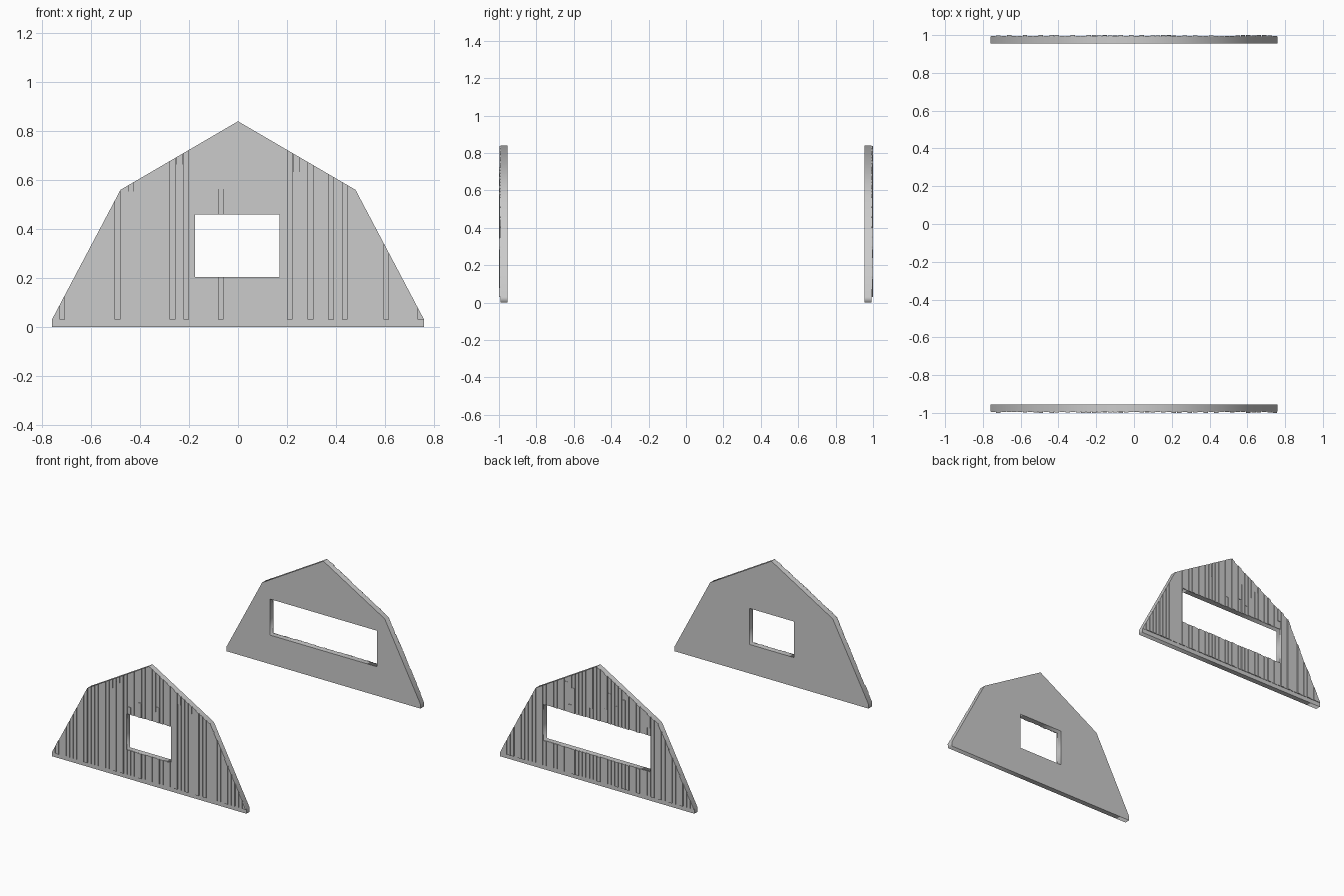
import bpy, bmesh, random

if "Cube" in bpy.data.objects:
    bpy.data.objects.remove(bpy.data.objects["Cube"])

random.seed(4)
HALF, KNEE, SILL = 0.76, 0.48, 0.03
KNEE_Z, PEAK_Z = 0.56, 0.84
WIN_LOW, WIN_HIGH = 0.205, 0.46
OUTLINE = [(-HALF, 0), (HALF, 0), (HALF, SILL), (KNEE, KNEE_Z), (0, PEAK_Z),
           (-KNEE, KNEE_Z), (-HALF, SILL)]


def roof(x):
    """Height of the gambrel edge above x."""
    x = abs(x)
    if x < KNEE:
        return PEAK_Z + (KNEE_Z - PEAK_Z) * x / KNEE
    return KNEE_Z + (SILL - KNEE_Z) * (x - KNEE) / (HALF - KNEE)


def gable_core(name, side, w0, w1):
    """Solid gable slab with a rectangular window opening."""
    curve = bpy.data.curves.new(name, 'CURVE')
    curve.dimensions = '2D'
    curve.fill_mode = 'BOTH'
    curve.extrude = 0.0185
    window = [(w0, WIN_LOW), (w0, WIN_HIGH), (w1, WIN_HIGH), (w1, WIN_LOW)]
    for loop in (OUTLINE, window):
        s = curve.splines.new('POLY')
        s.points.add(len(loop) - 1)
        for p, (x, z) in zip(s.points, loop):
            p.co = (x, z, 0, 1)
        s.use_cyclic_u = True
    ob = bpy.data.objects.new(name, curve)
    bpy.context.collection.objects.link(ob)
    ob.rotation_euler.x = 1.5707963
    ob.location.y = side * 0.9735
    bpy.ops.object.select_all(action='DESELECT')
    ob.select_set(True)
    bpy.context.view_layer.objects.active = ob
    bpy.ops.object.convert(target='MESH')


def prism(bm, pts, y0, y1):
    a = [bm.verts.new((x, y0, z)) for x, z in pts]
    b = [bm.verts.new((x, y1, z)) for x, z in pts]
    bm.faces.new(a)
    bm.faces.new(b[::-1])
    for i in range(len(pts)):
        j = (i + 1) % len(pts)
        bm.faces.new((a[j], a[i], b[i], b[j]))


def cladding(name, side, w0, w1, count=54, gap=0.0022):
    """Narrow vertical boards of uneven depth, cut around the window."""
    bm = bmesh.new()
    pitch = 2 * HALF / count
    for i in range(count):
        a = -HALF + i * pitch + gap
        b = -HALF + (i + 1) * pitch - gap
        cuts = [a] + [c for c in sorted((-KNEE, w0, w1, KNEE)) if a < c < b] + [b]
        depth = random.choice((0.994, 0.996, 0.998, 1.0))
        # some boards are pieced together from two lengths
        joint = random.uniform(0.5, 0.68) if random.random() < 0.3 else None
        depth2 = random.choice((0.994, 0.997, 1.0))
        for l, r in zip(cuts, cuts[1:]):
            spans = [(SILL, None)]
            if w0 < (l + r) / 2 < w1:
                spans = [(SILL, WIN_LOW), (WIN_HIGH, None)]
            for low, high in spans:
                tl, tr = (high, high) if high else (roof(l), roof(r))
                pieces = [(low, tl, tr, depth)]
                if joint and not high and joint < min(tl, tr) - 0.02:
                    pieces = [(low, joint, joint, depth),
                              (joint, tl, tr, depth2)]
                for z, hl, hr, d in pieces:
                    prism(bm, [(l, z), (r, z), (r, hr), (l, hl)],
                          side * 0.991, side * d)
    bmesh.ops.recalc_face_normals(bm, faces=bm.faces)
    mesh = bpy.data.meshes.new(name)
    bm.to_mesh(mesh)
    bm.free()
    bpy.context.collection.objects.link(bpy.data.objects.new(name, mesh))


# front wall has a small window, back wall a wide one
for label, side, w0, w1 in (("front", -1, -0.175, 0.17), ("back", 1, -0.42, 0.42)):
    gable_core(label + "_gable_wall", side, w0, w1)
    cladding(label + "_gable_boards", side, w0, w1)
